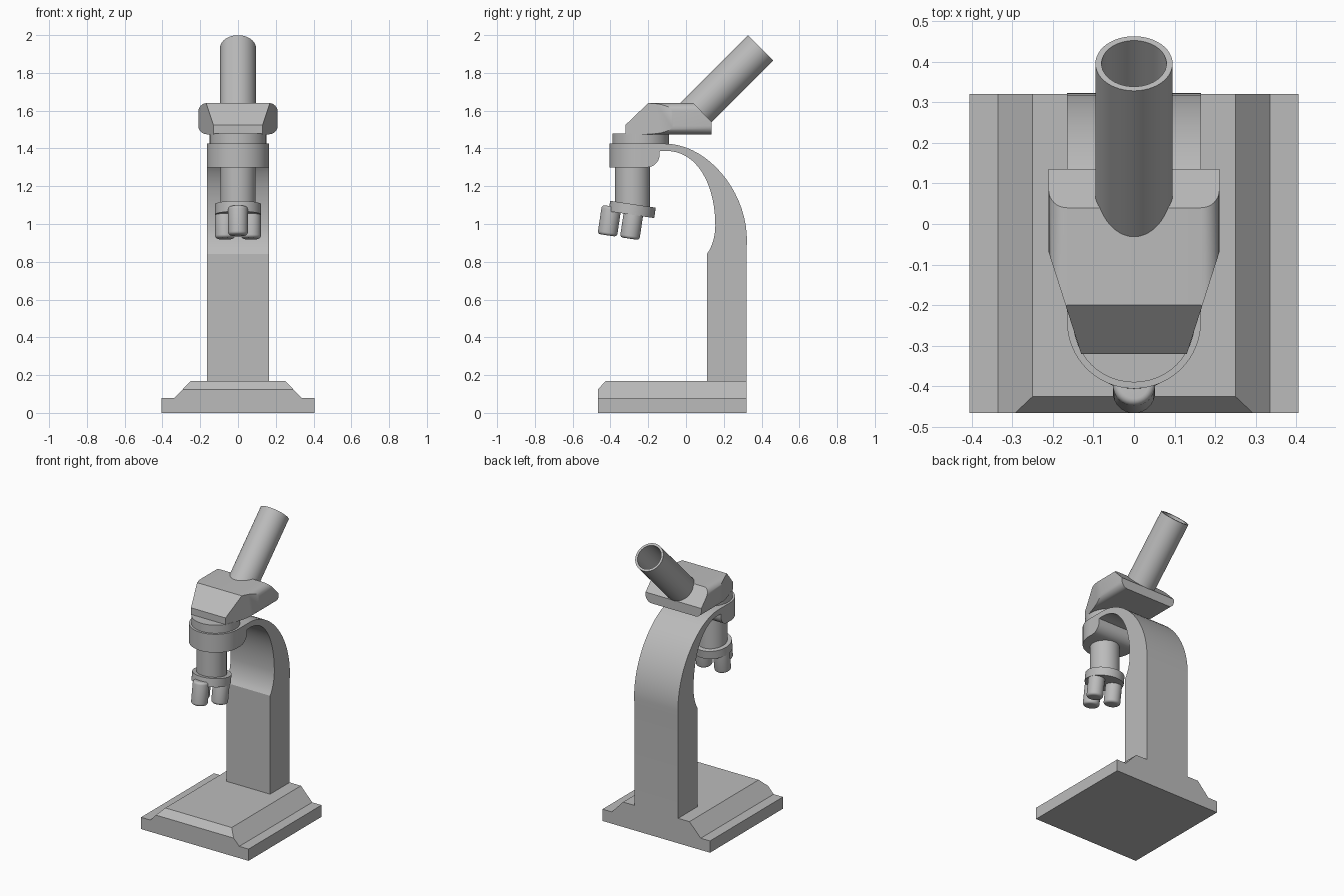
import bpy, bmesh, math
from mathutils import Vector, Matrix
from mathutils.geometry import interpolate_bezier

if "Cube" in bpy.data.objects:
    bpy.data.objects.remove(bpy.data.objects["Cube"])

grey = bpy.data.materials.new("plain grey")
grey.use_nodes = True
COLOUR = (0.5, 0.5, 0.5, 1)
grey.diffuse_color = COLOUR
grey.node_tree.nodes["Principled BSDF"].inputs["Base Color"].default_value = COLOUR


def finish(name, bm, matrix=Matrix()):
    bmesh.ops.recalc_face_normals(bm, faces=bm.faces)
    mesh = bpy.data.meshes.new(name)
    bm.to_mesh(mesh)
    bm.free()
    mesh.materials.append(grey)
    obj = bpy.data.objects.new(name, mesh)
    bpy.context.collection.objects.link(obj)
    obj.matrix_world = matrix
    bpy.ops.object.select_all(action='DESELECT')
    obj.select_set(True)
    bpy.context.view_layer.objects.active = obj
    bpy.ops.object.shade_smooth_by_angle(angle=math.radians(30))
    return obj


def prism(points, axis, lo, hi):
    """Extrude a 2D outline along an axis."""
    place = {'x': lambda a, b: (lo, a, b),
             'y': lambda a, b: (a, lo, b),
             'z': lambda a, b: (a, b, lo)}[axis]
    bm = bmesh.new()
    face = bm.faces.new([bm.verts.new(place(*p)) for p in points])
    out = bmesh.ops.extrude_face_region(bm, geom=[face])
    step = Vector([(hi - lo) * (axis == k) for k in 'xyz'])
    bmesh.ops.translate(bm, vec=step, verts=[v for v in out['geom'] if isinstance(v, bmesh.types.BMVert)])
    return bm


def slice_off(bm, point, normal):
    """Cut away everything on the normal's side and cap the cut."""
    geom = bm.verts[:] + bm.edges[:] + bm.faces[:]
    bmesh.ops.bisect_plane(bm, geom=geom, plane_co=point, plane_no=normal, clear_outer=True)
    bmesh.ops.holes_fill(bm, edges=[e for e in bm.edges if e.is_boundary], sides=0)


def curve(a, b, c, d, count=20):
    pts = interpolate_bezier(*[Vector((*p, 0)) for p in (a, b, c, d)], count)
    return [(p.x, p.y) for p in pts]


def arc(cx, cy, r, start, end, count):
    angles = [math.radians(start + (end - start) * i / count) for i in range(count + 1)]
    return [(cx + r * math.cos(t), cy + r * math.sin(t)) for t in angles]


def lathe(name, profile, matrix, segments=48):
    """Spin a radius/height profile about local z."""
    bm = bmesh.new()
    verts = [bm.verts.new((r, 0, z)) for r, z in profile]
    edges = [bm.edges.new(pair) for pair in zip(verts, verts[1:])]
    bmesh.ops.spin(bm, geom=verts + edges, axis=(0, 0, 1), cent=(0, 0, 0),
                   angle=math.tau, steps=segments)
    bmesh.ops.remove_doubles(bm, verts=bm.verts, dist=0.0001)
    return finish(name, bm, matrix)


def cylinder(name, r, lo, hi, matrix):
    return lathe(name, [(0, lo), (r, lo), (r, hi), (0, hi)], matrix)


# Stepped base with a sloped front lip
half = [(0.405, 0), (0.405, 0.08), (0.335, 0.08), (0.25, 0.17)]
base = prism(half + [(-x, z) for x, z in reversed(half)], 'y', -0.465, 0.32)
slice_off(base, (0, -0.465, 0.125), (0, -0.045, 0.04))
finish("base", base)

# Upright column and curved arm, one side outline
outline = [(0.11, 0.16), (0.32, 0.16)]
outline += curve((0.32, 0.86), (0.35, 1.15), (0.12, 1.425), (-0.11, 1.425))
outline += [(-0.24, 1.425), (-0.24, 1.30)]
outline += curve((-0.205, 1.30), (-0.17, 1.30), (-0.14, 1.33), (-0.14, 1.365), 8)
outline += curve((-0.14, 1.385), (0.05, 1.41), (0.155, 1.22), (0.155, 0.99))
outline += curve((0.155, 0.99), (0.155, 0.94), (0.14, 0.88), (0.11, 0.84), 8)[1:]
finish("arm", prism(outline, 'x', -0.165, 0.165))

# Rounded front end of the arm, with the swivel disc above it
finish("arm_front", prism(arc(0, -0.24, 0.165, 180, 360, 32), 'z', 1.30, 1.425))
cylinder("swivel_disc", 0.15, 1.42, 1.48, Matrix.Translation((0, -0.24, 0)))

# Viewing head: rounded bar, tapered in plan, sloped front and back
r = 0.045
section = []
for cx, cz, start in ((1, 1.64 - r, 0), (-1, 1.64 - r, 90), (-1, 1.475 + r, 180), (1, 1.475 + r, 270)):
    section += arc(cx * (0.21 - r), cz, r, start, start + 90, 8)
head = prism(section, 'y', -0.32, 0.135)
for side in (-1, 1):
    slice_off(head, (side * 0.21, -0.07, 1.5), (side * 0.25, -0.08, 0))
slice_off(head, (0, -0.32, 1.525), (0, -0.115, 0.12))
slice_off(head, (0, 0.04, 1.64), (0, 0.1, 0.095))
finish("viewing_head", head)

# Hollow eyepiece tube
tilt = Matrix.Translation((0, 0.395, 1.932)) @ Matrix.Rotation(math.radians(-45), 4, 'X')
lathe("eyepiece_tube", [(0, -0.54), (0.095, -0.54), (0.095, 0), (0.08, 0), (0.08, -0.5), (0, -0.5)], tilt)

# Nose tube, tilted turret and three objective lenses
cylinder("nose_tube", 0.093, 1.09, 1.31, Matrix.Translation((0, -0.283, 0)))
turret = Matrix.Translation((0, -0.285, 1.077)) @ Matrix.Rotation(math.radians(-8.5), 4, 'X')
cylinder("turret", 0.122, -0.028, 0.028, turret)
lens = [(0, -0.155)] + arc(0.036, -0.139, 0.016, -90, 0, 5) + arc(0.036, -0.016, 0.016, 0, 90, 5) + [(0, 0)]
for i in range(3):
    a = math.radians(-90 + 120 * i)
    spot = Matrix.Translation((0.08 * math.cos(a), -0.03 + 0.08 * math.sin(a), 0))
    lathe(f"objective_{i + 1}", lens, turret @ spot, 32)
